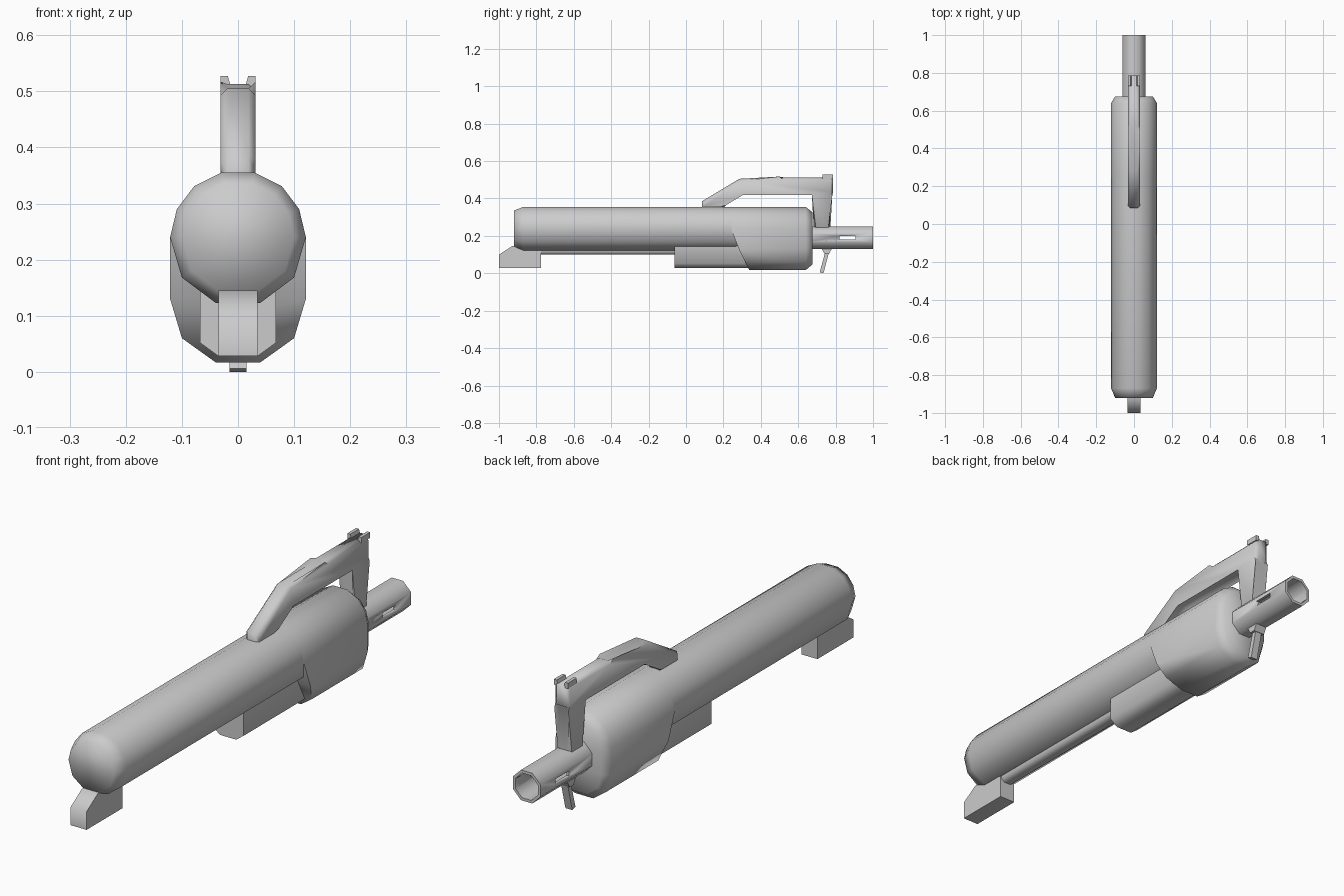
import bpy, bmesh
from math import radians, cos, sin, pi

if "Cube" in bpy.data.objects:
    bpy.data.objects.remove(bpy.data.objects["Cube"])


def finish(name, bm, angle=60):
    bmesh.ops.recalc_face_normals(bm, faces=bm.faces)
    me = bpy.data.meshes.new(name)
    bm.to_mesh(me)
    bm.free()
    ob = bpy.data.objects.new(name, me)
    bpy.context.collection.objects.link(ob)
    bpy.ops.object.select_all(action='DESELECT')
    ob.select_set(True)
    bpy.context.view_layer.objects.active = ob
    bpy.ops.object.shade_smooth_by_angle(angle=radians(angle))
    return ob


def loft(name, rings, angle=60):
    """Skin rings of (x, y, z); each ring is mirror symmetric, so caps are quad strips."""
    bm = bmesh.new()
    vs = [[bm.verts.new(p) for p in r] for r in rings]
    n = len(rings[0])
    for a, b in zip(vs, vs[1:]):
        for i in range(n):
            j = (i + 1) % n
            bm.faces.new((a[i], a[j], b[j], b[i]))
    for r in (vs[0], vs[-1]):
        for i in range(n // 2 - 1):
            bm.faces.new((r[i], r[i + 1], r[n - 2 - i], r[n - 1 - i]))
    return finish(name, bm, angle)


def mirror(half):
    return half + [(-x, z) for x, z in reversed(half)]


def ring(section, y, s=1, zc=0.24):
    return [(x * s, y, zc + (z - zc) * s) for x, z in section]


def side_profile(name, pts, w, bevel=0, x0=0):
    """Extrude a (y, z) outline across x, chamfering only the side rims."""
    bm = bmesh.new()
    a = [bm.verts.new((x0 - w, y, z)) for y, z in pts]
    b = [bm.verts.new((x0 + w, y, z)) for y, z in pts]
    caps = [bm.faces.new(a), bm.faces.new(b[::-1])]
    for i in range(len(pts)):
        j = (i + 1) % len(pts)
        bm.faces.new((a[j], a[i], b[i], b[j]))
    if bevel:
        rim = [e for f in caps for e in f.edges]
        bmesh.ops.bevel(bm, geom=rim, offset=bevel, segments=1,
                        affect='EDGES', clamp_overlap=True)
    return finish(name, bm)


# Main tube
upper = [(0.03, 0.355), (0.078, 0.331), (0.109, 0.29), (0.121, 0.24)]
tube = mirror(upper + [(0.1, 0.168), (0.04, 0.123)])
loft("main_tube", [ring(tube, -0.92, 0.83), ring(tube, -0.87),
                   ring(tube, 0.245), ring(tube, 0.36, 0.98)], 75)

# Deep rear housing with a slanted front edge
house = mirror(upper + [(0.121, 0.13), (0.1, 0.06), (0.04, 0.017)])
front = [(x, 0.24 + max(0, 0.215 - z) * 0.5, z) for x, z in house]
loft("rear_housing", [front, ring(house, 0.64), ring(house, 0.675, 0.83, 0.19)], 72)

# Underside block and rail
block = mirror([(0.068, 0.17), (0.068, 0.052), (0.035, 0.028)])
loft("lower_block", [ring(block, -0.062), ring(block, 0.4)])
rail = mirror([(0.03, 0.14), (0.03, 0.112), (0.016, 0.1)])
loft("lower_rail", [ring(rail, -0.8), ring(rail, 0.0)])

# Front foot
side_profile("front_foot", [(-1, 0.028), (-1, 0.1), (-0.93, 0.145), (-0.86, 0.145),
                            (-0.775, 0.12), (-0.775, 0.028)], 0.035)

# Carry handle, with rear post reaching down to the tail tube
side_profile("carry_handle", [
    (0.085, 0.345), (0.085, 0.385), (0.285, 0.505), (0.5, 0.505), (0.52, 0.513),
    (0.785, 0.513), (0.785, 0.43), (0.77, 0.42), (0.77, 0.21), (0.685, 0.21),
    (0.685, 0.43), (0.3, 0.43), (0.2, 0.37), (0.2, 0.345)], 0.031, 0.012)

# Sight posts on the handle
for side, x in (("left", -1), ("right", 1)):
    bm = bmesh.new()
    a, b = [[bm.verts.new((x * px, y, z)) for px, z in
             ((0.012, 0.505), (0.031, 0.505), (0.031, 0.527), (0.018, 0.527))]
            for y in (0.73, 0.785)]
    bm.faces.new(a)
    bm.faces.new(b[::-1])
    for i in range(4):
        j = (i + 1) % 4
        bm.faces.new((a[j], a[i], b[i], b[j]))
    finish("sight_post_" + side, bm)


# Hollow eight-sided tail tube
def octagon(r, y):
    return [(r * sin(pi / 8 + k * pi / 4), y, 0.19 + r * cos(pi / 8 + k * pi / 4))
            for k in range(8)]


tail = loft("tail_tube", [octagon(0.065, 0.64), octagon(0.065, 1), octagon(0.053, 1),
                          octagon(0.053, 0.69)])
slot = side_profile("slot_cutter", [(0.82, 0.18), (0.82, 0.2), (0.905, 0.2), (0.905, 0.18)], 0.1)
slot.hide_render = True
mod = tail.modifiers.new("slots", 'BOOLEAN')
mod.operation = 'DIFFERENCE'
mod.object = slot
mod.solver = 'EXACT'
bpy.context.view_layer.objects.active = tail
bpy.ops.object.modifier_apply(modifier=mod.name)
bpy.data.objects.remove(slot)

# Trigger and its mount
side_profile("trigger_mount", [(0.72, 0.14), (0.785, 0.14), (0.765, 0.105), (0.74, 0.105)], 0.025)
side_profile("trigger", [(0.745, 0.115), (0.765, 0.115), (0.735, 0.0), (0.715, 0.006)], 0.015)
